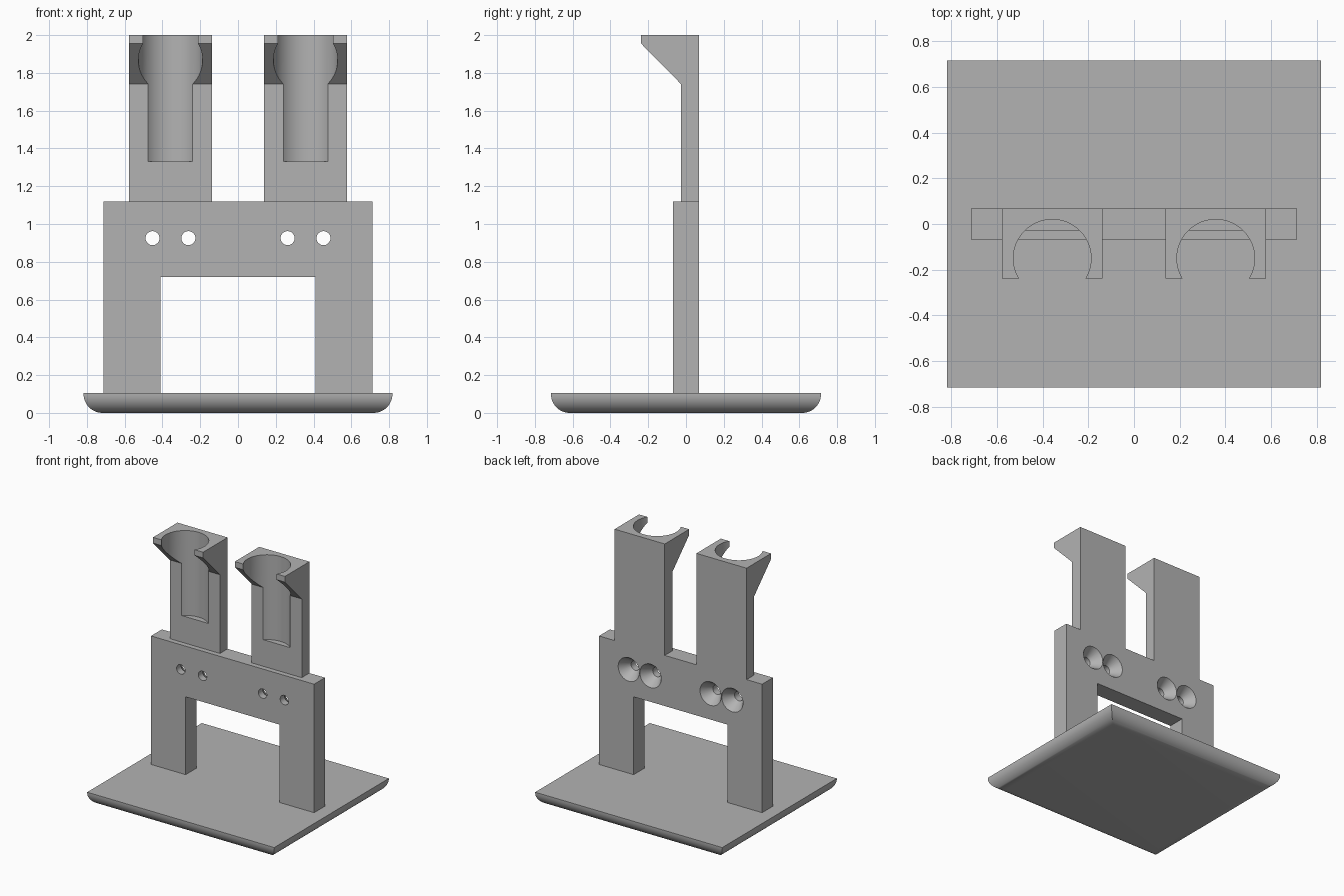
import bpy
import bmesh
import math
from mathutils import Matrix, Vector

if "Cube" in bpy.data.objects:
    bpy.data.objects.remove(bpy.data.objects["Cube"], do_unlink=True)

grey = bpy.data.materials.new("plain_grey")
grey.use_nodes = True
grey.diffuse_color = (0.45, 0.45, 0.45, 1)
grey.node_tree.nodes["Principled BSDF"].inputs["Base Color"].default_value = grey.diffuse_color


def finish(name, bm):
    bmesh.ops.recalc_face_normals(bm, faces=bm.faces)
    mesh = bpy.data.meshes.new(name)
    bm.to_mesh(mesh)
    bm.free()
    mesh.materials.append(grey)
    obj = bpy.data.objects.new(name, mesh)
    bpy.context.collection.objects.link(obj)
    return obj


def prism(name, points, sweep):
    """Extrude a closed outline along the sweep vector."""
    bm = bmesh.new()
    face = bm.faces.new([bm.verts.new(p) for p in points])
    new = bmesh.ops.extrude_face_region(bm, geom=[face])["geom"]
    bmesh.ops.translate(bm, vec=sweep, verts=[v for v in new if isinstance(v, bmesh.types.BMVert)])
    return finish(name, bm)


def round_cutter(start, end, r_start, r_end):
    """Cylinder or cone between two points."""
    a, b = Vector(start), Vector(end)
    turn = (b - a).to_track_quat("Z", "Y").to_matrix().to_4x4()
    bm = bmesh.new()
    bmesh.ops.create_cone(bm, cap_ends=True, segments=64, radius1=r_start, radius2=r_end,
                          depth=(b - a).length, matrix=Matrix.Translation((a + b) / 2) @ turn)
    return finish("cutter", bm)


def select_only(obj):
    bpy.ops.object.select_all(action="DESELECT")
    obj.select_set(True)
    bpy.context.view_layer.objects.active = obj


def cut(obj, cutter):
    mod = obj.modifiers.new("cut", "BOOLEAN")
    mod.operation = "DIFFERENCE"
    mod.solver = "EXACT"
    mod.object = cutter
    select_only(obj)
    bpy.ops.object.modifier_apply(modifier=mod.name)
    bpy.data.objects.remove(cutter, do_unlink=True)


def smooth(obj):
    select_only(obj)
    bpy.ops.object.shade_smooth_by_angle(angle=math.radians(30))


# Base plate: stacked rectangles form a rounded underside with mitred corners
HALF_X, HALF_Y, TOP, ROUND, STEPS = 0.8175, 0.715, 0.105, 0.1, 12
bm = bmesh.new()
rings = []
for i in range(STEPS + 2):
    a = min(i / STEPS, 1) * math.pi / 2
    inset = ROUND * (1 - math.sin(a))
    z = TOP if i > STEPS else ROUND * (1 - math.cos(a))
    x, y = HALF_X - inset, HALF_Y - inset
    rings.append([bm.verts.new((sx * x, sy * y, z))
                  for sx, sy in ((-1, -1), (1, -1), (1, 1), (-1, 1))])
for low, high in zip(rings, rings[1:]):
    for j in range(4):
        k = (j + 1) % 4
        bm.faces.new((low[j], low[k], high[k], high[j]))
bm.faces.new(rings[0])
bm.faces.new(rings[-1])
smooth(finish("base_plate", bm))

# Upright frame with an open doorway between two legs
BACK = 0.0675
half = [(0.41, 0.72), (0.41, TOP), (0.7125, TOP), (0.7125, 1.12)]
outline = half + [(-x, z) for x, z in reversed(half)]
frame = prism("support_frame", [(x, -BACK, z) for x, z in outline], (0, 2 * BACK, 0))

# Screw holes, countersunk from the back
HOLDER_X = 0.3575
for side in (-1, 1):
    for offset in (-0.095, 0.095):
        x, z = side * HOLDER_X + offset, 0.925
        cut(frame, round_cutter((x, -0.2, z), (x, 0.2, z), 0.037, 0.037))
        cut(frame, round_cutter((x, -0.0125, z), (x, BACK + 0.02, z), 0.037, 0.107))
smooth(frame)

# Two holders with a sloped bracket and an open-fronted round socket
profile = [(BACK, 1.12), (-0.0275, 1.12), (-0.0275, 1.742),
           (-0.2375, 1.955), (-0.2375, 2), (BACK, 2)]
for name, side in (("right_holder", -1), ("left_holder", 1)):
    x = side * HOLDER_X
    holder = prism(name, [(x - 0.219, y, z) for y, z in profile], (0.438, 0, 0))
    cut(holder, round_cutter((x, -0.15, 1.33), (x, -0.15, 2.1), 0.17, 0.17))
    smooth(holder)
